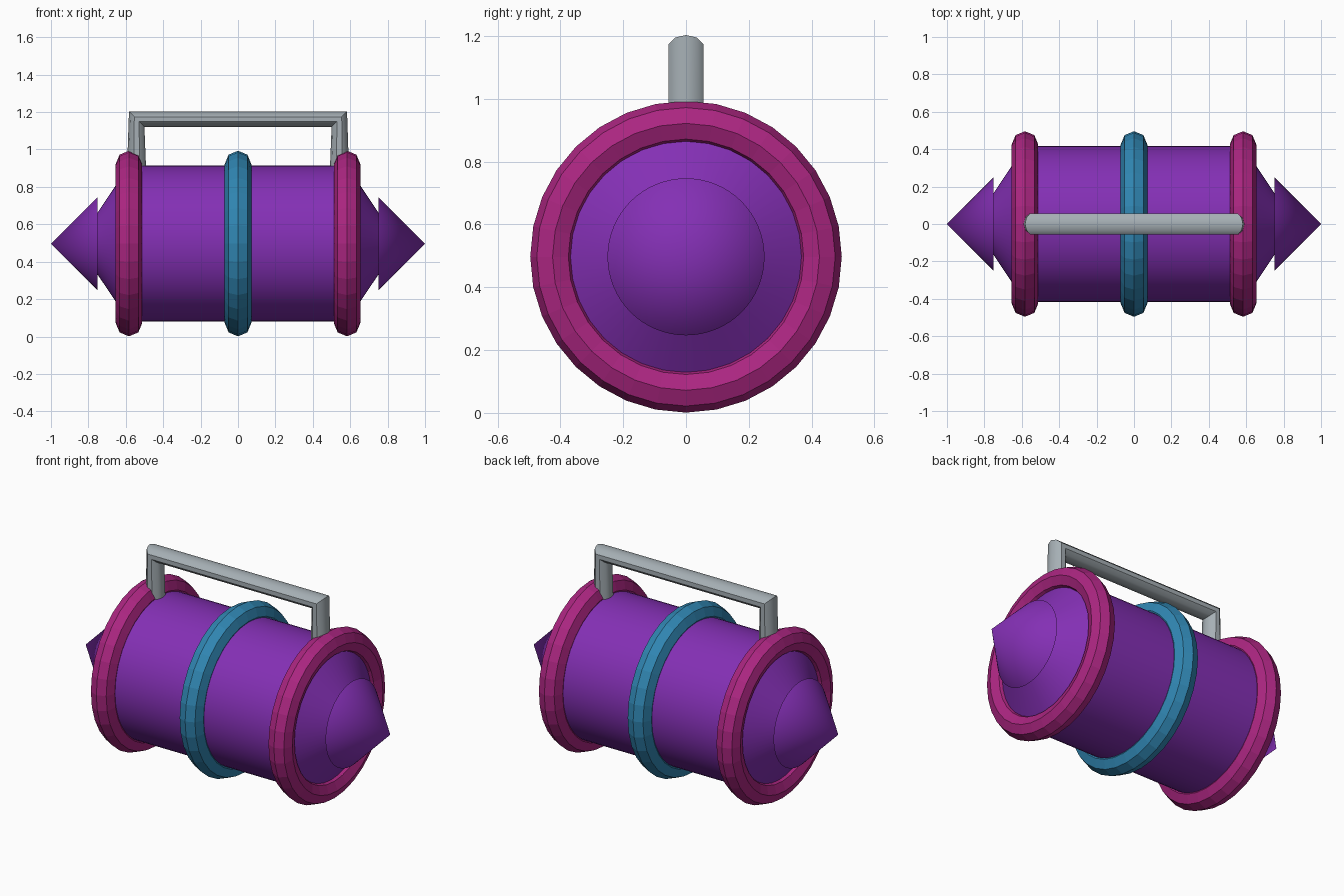
import bpy, bmesh, math
from mathutils import Matrix, Vector

if "Cube" in bpy.data.objects:
    bpy.data.objects.remove(bpy.data.objects["Cube"])

AXIS = 0.497          # height of the barrel's axis
RING_X = 0.583


def material(name, rgb):
    m = bpy.data.materials.new(name)
    m.diffuse_color = (*rgb, 1)
    m.use_nodes = True
    m.node_tree.nodes["Principled BSDF"].inputs["Base Color"].default_value = m.diffuse_color
    return m


PURPLE = material("purple", (0.23, 0.029, 0.46))
MAGENTA = material("magenta", (0.41, 0.019, 0.22))
BLUE = material("blue", (0.03, 0.24, 0.45))
GREY = material("grey", (0.38, 0.43, 0.46))


def finish(bm, name, mat, smooth=None):
    bmesh.ops.recalc_face_normals(bm, faces=bm.faces)
    me = bpy.data.meshes.new(name)
    bm.to_mesh(me)
    bm.free()
    me.materials.append(mat)
    ob = bpy.data.objects.new(name, me)
    bpy.context.collection.objects.link(ob)
    if smooth:
        bpy.ops.object.select_all(action='DESELECT')
        ob.select_set(True)
        bpy.context.view_layer.objects.active = ob
        bpy.ops.object.shade_smooth_by_angle(angle=math.radians(smooth))
    return ob


def cone(name, x0, x1, r0, r1, mat):
    """Cone, frustum or cylinder along x, radius r0 at x0 and r1 at x1."""
    bm = bmesh.new()
    bmesh.ops.create_cone(bm, cap_ends=True, segments=64, radius1=r0, radius2=r1, depth=abs(x1 - x0))
    side = 1 if x1 > x0 else -1
    bm.transform(Matrix.Translation(((x0 + x1) / 2, 0, AXIS))
                 @ Matrix.Rotation(side * math.pi / 2, 4, 'Y'))
    return finish(bm, name, mat, 30)


def loft(rings, closed):
    """Skin a list of equal vertex loops; closed joins last to first."""
    bm = bmesh.new()
    loops = [[bm.verts.new(p) for p in ring] for ring in rings]
    n = len(loops[0])
    pairs = list(zip(loops, loops[1:]))
    if closed:
        pairs.append((loops[-1], loops[0]))
    for a, b in pairs:
        for i in range(n):
            j = (i + 1) % n
            bm.faces.new((a[i], a[j], b[j], b[i]))
    if not closed:
        bm.faces.new(loops[0])
        bm.faces.new(loops[-1])
    return bm


def hoop(name, x, mat, major=0.425, minor=0.071, seg=32, sides=8):
    rings = []
    for i in range(seg):
        a = 2 * math.pi * i / seg
        ring = []
        for k in range(sides):
            b = 2 * math.pi * k / sides
            r = major + minor * math.cos(b)
            ring.append((x + minor * math.sin(b), r * math.sin(a), AXIS + r * math.cos(a)))
        rings.append(ring)
    return finish(loft(rings, True), name, mat)


# barrel and its pointed ends
cone("barrel", -RING_X, RING_X, 0.4167, 0.4167, PURPLE)
for side, label in ((-1, "left"), (1, "right")):
    cone(label + "_shoulder", side * RING_X, side * 0.75, 0.4167, 0.1667, PURPLE)
    cone(label + "_tip", side * 0.75, side * 1.0, 0.25, 0.0, PURPLE)
    hoop(label + "_hoop", side * RING_X, MAGENTA)
hoop("middle_hoop", 0, BLUE)

# carrying handle: ten-sided tube, pinched at its two square corners
R, C = 0.0583, 0.0412
path = [((-0.5417, 0, 0.70), (-1, 0, 0), R),
        ((-0.5417, 0, 1.162), (-1, 0, 1), R),
        ((0.5417, 0, 1.162), (1, 0, 1), R),
        ((0.5417, 0, 0.70), (1, 0, 0), R)]
sections = []
for centre, outward, r in path:
    u = Vector(outward).normalized()
    v = Vector((0, 1, 0))
    sections.append([Vector(centre) + r * (math.cos(t) * u + math.sin(t) * v)
                     for t in (2 * math.pi * k / 10 for k in range(10))])
finish(loft(sections, False), "handle", GREY, 40)
